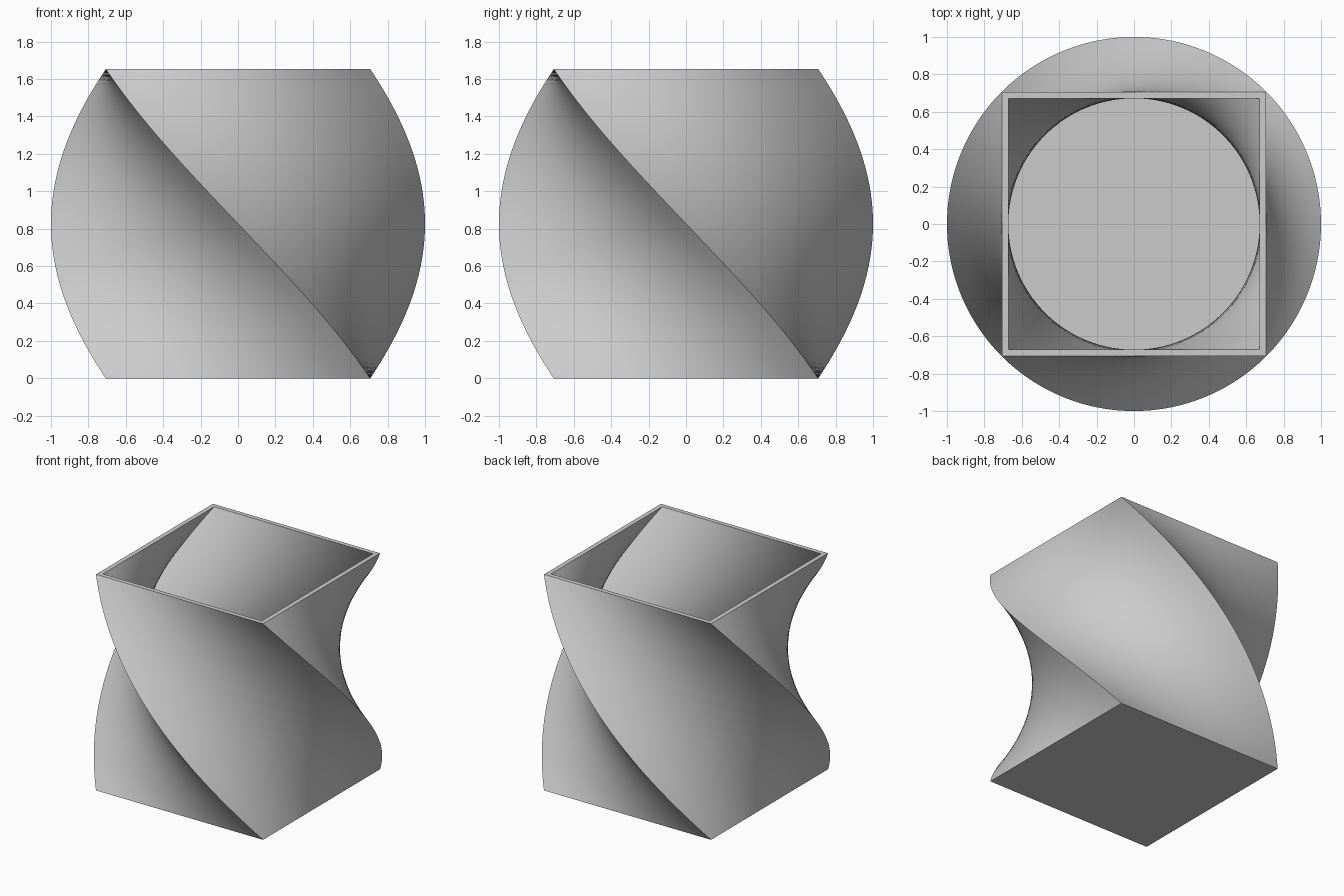
import bpy
import bmesh
from math import pi, radians
from mathutils import Matrix, Vector

cube = bpy.data.objects.get("Cube")
if cube:
    bpy.data.objects.remove(cube, do_unlink=True)

HEIGHT = 1.653
OUTER = 0.707           # half width of the outer square
WALL = 0.035
LEVELS = 72
SIDE_CUTS = 16
TWIST = -pi / 2         # clockwise quarter turn from base to rim

grey = bpy.data.materials.new("plain grey")
grey.use_nodes = True
grey.diffuse_color = (0.6, 0.6, 0.6, 1)
grey.node_tree.nodes["Principled BSDF"].inputs["Base Color"].default_value = grey.diffuse_color

bm = bmesh.new()


def square_ring(half, z):
    """Subdivided square outline, turned in proportion to its height."""
    verts = []
    for side in range(4):
        turn = Matrix.Rotation(side * pi / 2 + TWIST * z / HEIGHT, 3, "Z")
        for i in range(SIDE_CUTS):
            x = half * (2 * i / SIDE_CUTS - 1)
            verts.append(bm.verts.new(turn @ Vector((x, -half, z))))
    return verts


# Outer wall upwards, then over the rim and down the inner wall
steps = [i / LEVELS for i in range(LEVELS + 1)]
rings = [square_ring(OUTER, HEIGHT * t) for t in steps]
rings += [square_ring(OUTER - WALL, HEIGHT + (WALL - HEIGHT) * t) for t in steps]
for low, high in zip(rings, rings[1:]):
    for i in range(len(low)):
        j = (i + 1) % len(low)
        bm.faces.new((low[i], low[j], high[j], high[i]))

# Underside and inner floor
bm.faces.new(list(reversed(rings[0])))
bm.faces.new(rings[-1])
bmesh.ops.recalc_face_normals(bm, faces=bm.faces)

mesh = bpy.data.meshes.new("twisted_square_pot")
bm.to_mesh(mesh)
bm.free()
mesh.materials.append(grey)
pot = bpy.data.objects.new("twisted_square_pot", mesh)
bpy.context.collection.objects.link(pot)

# Smooth walls with crisp corners
bpy.ops.object.select_all(action="DESELECT")
pot.select_set(True)
bpy.context.view_layer.objects.active = pot
bpy.ops.object.shade_smooth_by_angle(angle=radians(30))
